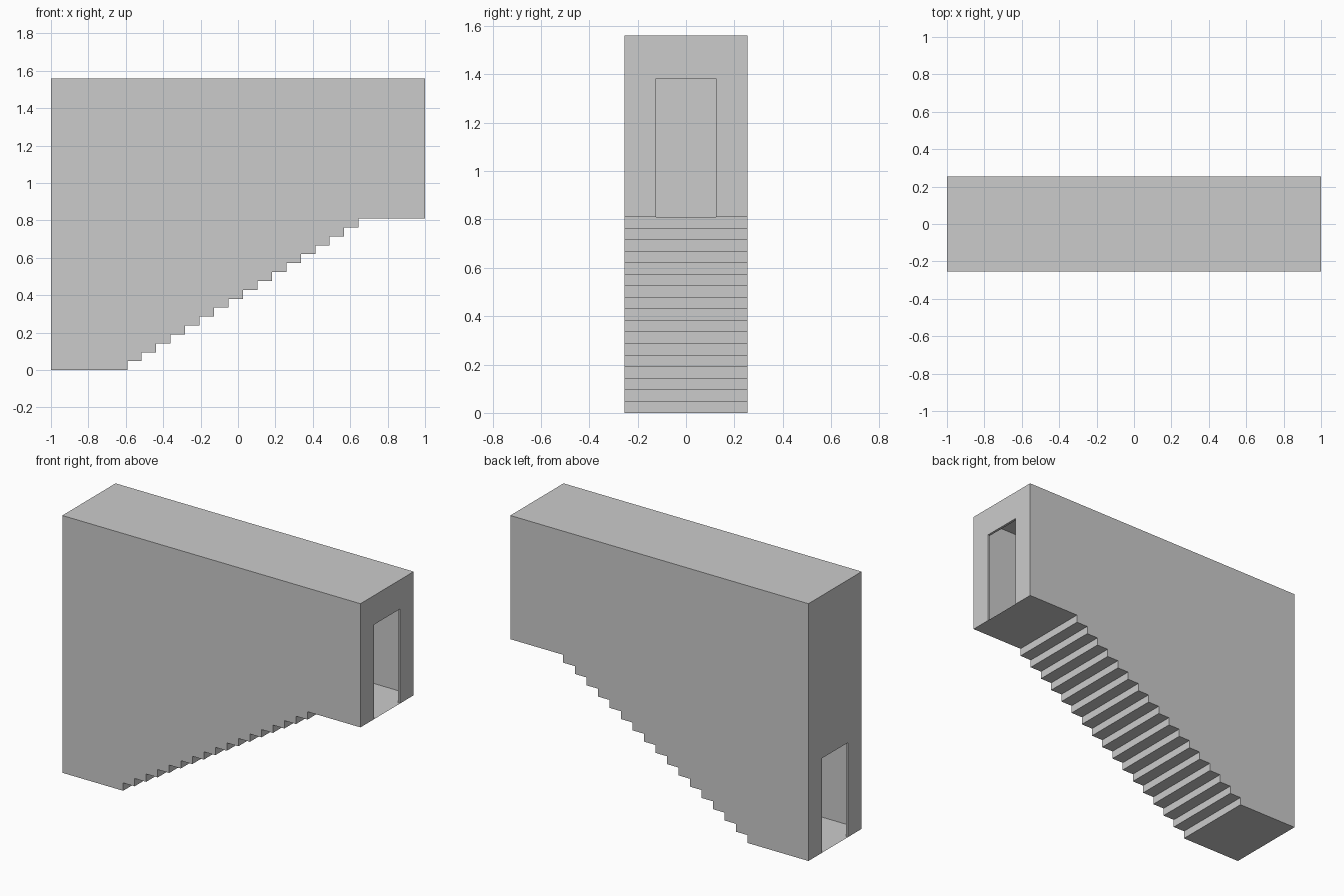
import bpy

if "Cube" in bpy.data.objects:
    bpy.data.objects.remove(bpy.data.objects["Cube"])

W = 0.255              # half width of the stairwell
TOP, LAND = 1.56, 0.81 # ceiling and landing heights
N = 17                 # risers
X0, X1 = -0.592, 0.645 # first and last riser
DOOR, DOOR_H = 0.135, 0.583
FRAME, DEPTH = 0.01, 0.015


def make(name, verts, faces):
    me = bpy.data.meshes.new(name)
    me.from_pydata(verts, [], faces)
    me.update()
    ob = bpy.data.objects.new(name, me)
    bpy.context.collection.objects.link(ob)
    return ob


def strip(name, profile):
    """Sheet across the full width following an x-z profile."""
    n = len(profile)
    verts = [(x, y, z) for y in (-W, W) for x, z in profile]
    return make(name, verts, [(i, i + 1, n + i + 1, n + i) for i in range(n - 1)])


def box_verts(x0, x1, y0, y1, z0, z1):
    return [(x, y, z) for x in (x0, x1) for y in (y0, y1) for z in (z0, z1)]


BOX = [(0, 1, 3, 2), (4, 6, 7, 5), (0, 4, 5, 1), (2, 3, 7, 6), (0, 2, 6, 4), (1, 5, 7, 3)]

# Stepped line of the stairs
run, rise = (X1 - X0) / (N - 1), LAND / N
steps = []
for i in range(N):
    x = X0 + i * run
    steps += [(x, i * rise), (x, (i + 1) * rise)]

# Floors, stairs and ceiling
strip("lower_floor", [(-1, 0), (X0, 0)])
strip("stairs", steps)
strip("upper_landing", [(X1, LAND), (1, LAND)])
strip("ceiling", [(1, TOP), (-1, TOP)])

# Side walls, following the steps along the bottom edge
outline = [(-1, 0)] + steps + [(1, LAND), (1, TOP), (-1, TOP)]
for name, y in (("front_wall", -W), ("back_wall", W)):
    idx = list(range(len(outline)))
    if y > 0:
        idx.reverse()
    make(name, [(x, y, z) for x, z in outline], [idx])

# End walls with doorways, and thin door frames set just inside
for label, s, base in (("lower", -1, 0.0), ("upper", 1, LAND)):
    head = base + DOOR_H
    pts = [(-W, base), (-DOOR, base), (-DOOR, head), (DOOR, head),
           (DOOR, base), (W, base), (W, TOP), (-W, TOP)]
    idx = list(range(8))
    if s < 0:
        idx.reverse()
    make(label + "_end_wall", [(s, y, z) for y, z in pts], [idx])

    xa, xb = sorted((s, s * (1 - DEPTH)))
    inner = DOOR - FRAME
    parts = [(-DOOR, -inner, base, head), (inner, DOOR, base, head),
             (-inner, inner, head - FRAME, head)]
    verts, faces = [], []
    for y0, y1, z0, z1 in parts:
        o = len(verts)
        verts += box_verts(xa, xb, y0, y1, z0, z1)
        faces += [tuple(o + i for i in f) for f in BOX]
    make(label + "_door_frame", verts, faces)
